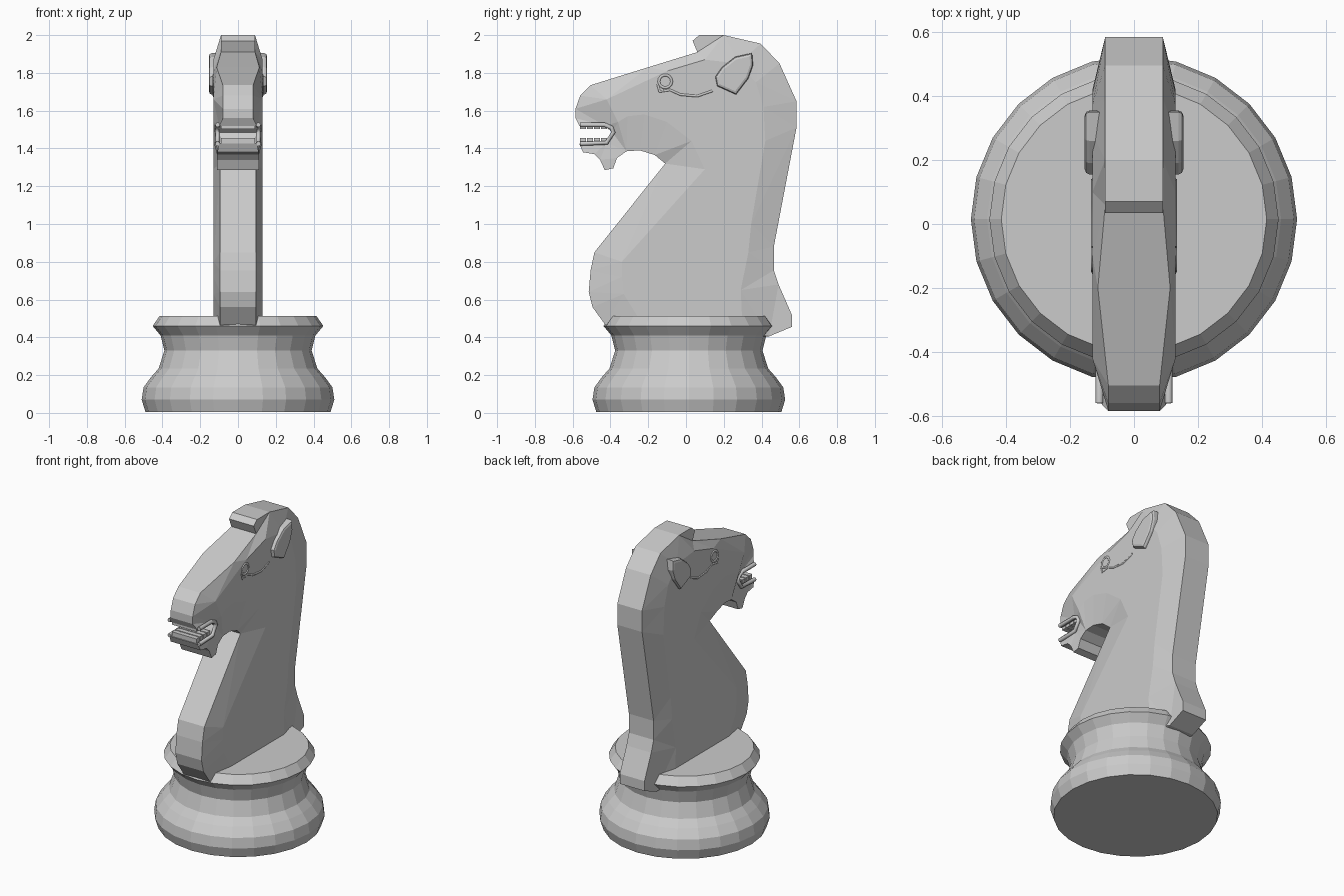
import bpy, bmesh, math
from mathutils import Vector, geometry

cube = bpy.data.objects.get("Cube")
if cube:
    bpy.data.objects.remove(cube, do_unlink=True)

grey = bpy.data.materials.new("plain grey")
grey.use_nodes = True
grey.diffuse_color = (0.6, 0.6, 0.6, 1)
grey.node_tree.nodes["Principled BSDF"].inputs["Base Color"].default_value = (0.6, 0.6, 0.6, 1)


def add_object(name, data):
    obj = bpy.data.objects.new(name, data)
    bpy.context.scene.collection.objects.link(obj)
    data.materials.append(grey)
    return obj


def add_mesh(name, bm):
    bmesh.ops.recalc_face_normals(bm, faces=bm.faces[:])
    mesh = bpy.data.meshes.new(name)
    bm.to_mesh(mesh)
    bm.free()
    return add_object(name, mesh)


def add_tube(name, points, x, radius, cyclic=False):
    """Thin raised line on the side of the head."""
    curve = bpy.data.curves.new(name, "CURVE")
    curve.dimensions = "3D"
    curve.bevel_depth = radius
    curve.bevel_resolution = 1
    curve.use_fill_caps = True
    spline = curve.splines.new("POLY")
    spline.points.add(len(points) - 1)
    spline.use_cyclic_u = cyclic
    for p, (y, z) in zip(spline.points, points):
        p.co = (x, y, z, 1)
    return add_object(name, curve)


# Turned base
profile = [(0, 0.005), (0.49, 0.005), (0.51, 0.07), (0.5, 0.135), (0.46, 0.19),
           (0.42, 0.235), (0.39, 0.33), (0.41, 0.41), (0.452, 0.46), (0.415, 0.513), (0, 0.513)]
bm = bmesh.new()
ring = [bm.verts.new((r, 0, z)) for r, z in profile]
edges = [bm.edges.new(pair) for pair in zip(ring, ring[1:])]
bmesh.ops.spin(bm, geom=ring + edges, cent=(0, 0, 0), axis=(0, 0, 1),
               angle=math.tau, steps=24, use_merge=True)
bmesh.ops.remove_doubles(bm, verts=bm.verts[:], dist=0.001)
base = add_mesh("turned_base", bm)
base.location.y = 0.015

# Horse body: outer silhouette groups, each with its own half width
silhouette = [
    (0.09, [(0.06, 1.91), (0.035, 1.97), (0.07, 2), (0.2, 2), (0.395, 1.955), (0.495, 1.85),
            (0.585, 1.65), (0.585, 1.51), (0.465, 0.88), (0.465, 0.755), (0.49, 0.68),
            (0.56, 0.52), (0.56, 0.455), (0.44, 0.405)]),
    (0.095, [(-0.38, 0.42), (-0.43, 0.47), (-0.495, 0.56), (-0.515, 0.64), (-0.505, 0.755),
             (-0.485, 0.85), (-0.11, 1.32)]),
    (0.11, [(-0.165, 1.365), (-0.245, 1.39), (-0.315, 1.385), (-0.365, 1.35), (-0.385, 1.295),
            (-0.43, 1.285), (-0.455, 1.34), (-0.485, 1.37), (-0.545, 1.38)]),
    (0.1, [(-0.565, 1.425), (-0.42, 1.43), (-0.39, 1.485), (-0.43, 1.52), (-0.565, 1.52)]),
    (0.08, [(-0.585, 1.56), (-0.585, 1.61), (-0.56, 1.68), (-0.505, 1.735)]),
    (0.113, [(-0.2, 1.83)]),
]
# Edge of the flat side: back, forehead, jaw, chest
plateau = [(0.3, 0.43), (0.29, 0.65), (0.33, 0.85), (0.345, 1), (0.42, 1.44), (0.41, 1.62),
           (0.37, 1.75), (0.28, 1.85), (0.1, 1.87), (-0.1, 1.81), (-0.42, 1.66),
           (-0.36, 1.54), (-0.31, 1.57), (-0.22, 1.58), (-0.1, 1.54), (0.03, 1.44),
           (0.1, 1.29), (-0.34, 0.8), (-0.34, 0.72), (-0.33, 0.63), (-0.25, 0.5), (-0.2, 0.43)]
outer = [p for _, group in silhouette for p in group]
widths = [w for w, group in silhouette for _ in group] + [0.13] * len(plateau)
n, m = len(outer), len(plateau)
rims = [(i, (i + 1) % n) for i in range(n)] + [(n + i, n + (i + 1) % m) for i in range(m)]
flat, _, tris, source, _, _ = geometry.delaunay_2d_cdt(
    [Vector(p) for p in outer + plateau], rims, [list(range(n))], 1, 1e-5)
bm = bmesh.new()
sides = []
for s in (1, -1):
    sides.append([bm.verts.new((s * widths[o[0]] if o else s * 0.1, p.x, p.y))
                  for p, o in zip(flat, source)])
    for tri in tris:
        bm.faces.new([sides[-1][i] for i in tri])
twin = dict(zip(*sides))
for e in [e for e in bm.edges if e.is_boundary and e.verts[0] in twin]:
    a, b = e.verts
    bm.faces.new((a, b, twin[b], twin[a]))
add_mesh("horse_body", bm)

# Teeth: lower and upper rows with gaps between
bm = bmesh.new()
for row, height, depth in ((1.44, 0.03, 0.03), (1.512, 0.02, 0.03)):
    for i in range(4):
        made = bmesh.ops.create_cube(bm, size=1)["verts"]
        bmesh.ops.scale(bm, vec=(0.18, depth, height), verts=made)
        bmesh.ops.translate(bm, vec=(0, -0.545 + i * 0.037, row), verts=made)
add_mesh("teeth", bm)

# Ears, eyes, cheek lines and lips on both sides
ear = [(0.155, 1.78), (0.19, 1.83), (0.26, 1.885), (0.35, 1.905), (0.355, 1.84),
       (0.33, 1.77), (0.265, 1.685), (0.165, 1.73)]
eye = [(-0.11 + 0.034 * math.cos(math.tau * i / 14), 1.755 + 0.034 * math.sin(math.tau * i / 14))
       for i in range(14)]
cheek = [(-0.15, 1.74), (-0.14, 1.7), (-0.085, 1.71), (-0.03, 1.685), (0.06, 1.677), (0.14, 1.705)]
lips = [(-0.56, 1.525), (-0.43, 1.525), (-0.395, 1.51), (-0.385, 1.485), (-0.42, 1.43), (-0.56, 1.425)]
for side, s in (("left", 1), ("right", -1)):
    bm = bmesh.new()
    face = bm.faces.new([bm.verts.new((s * 0.1, y, z)) for y, z in ear])
    cap = bmesh.ops.extrude_face_region(bm, geom=[face])["geom"]
    bmesh.ops.translate(bm, vec=(s * 0.054, 0, 0), verts=[v for v in cap if isinstance(v, bmesh.types.BMVert)])
    top = [f for f in cap if isinstance(f, bmesh.types.BMFace)][0]
    bmesh.ops.bevel(bm, geom=list(top.edges), offset=0.015, segments=2, profile=0.5, affect="EDGES")
    add_mesh(side + "_ear", bm)
    add_tube(side + "_eye_ring", eye, s * 0.127, 0.008, True)
    add_tube(side + "_cheek_line", cheek, s * 0.127, 0.007)
    add_tube(side + "_lips", lips, s * 0.108, 0.013)
